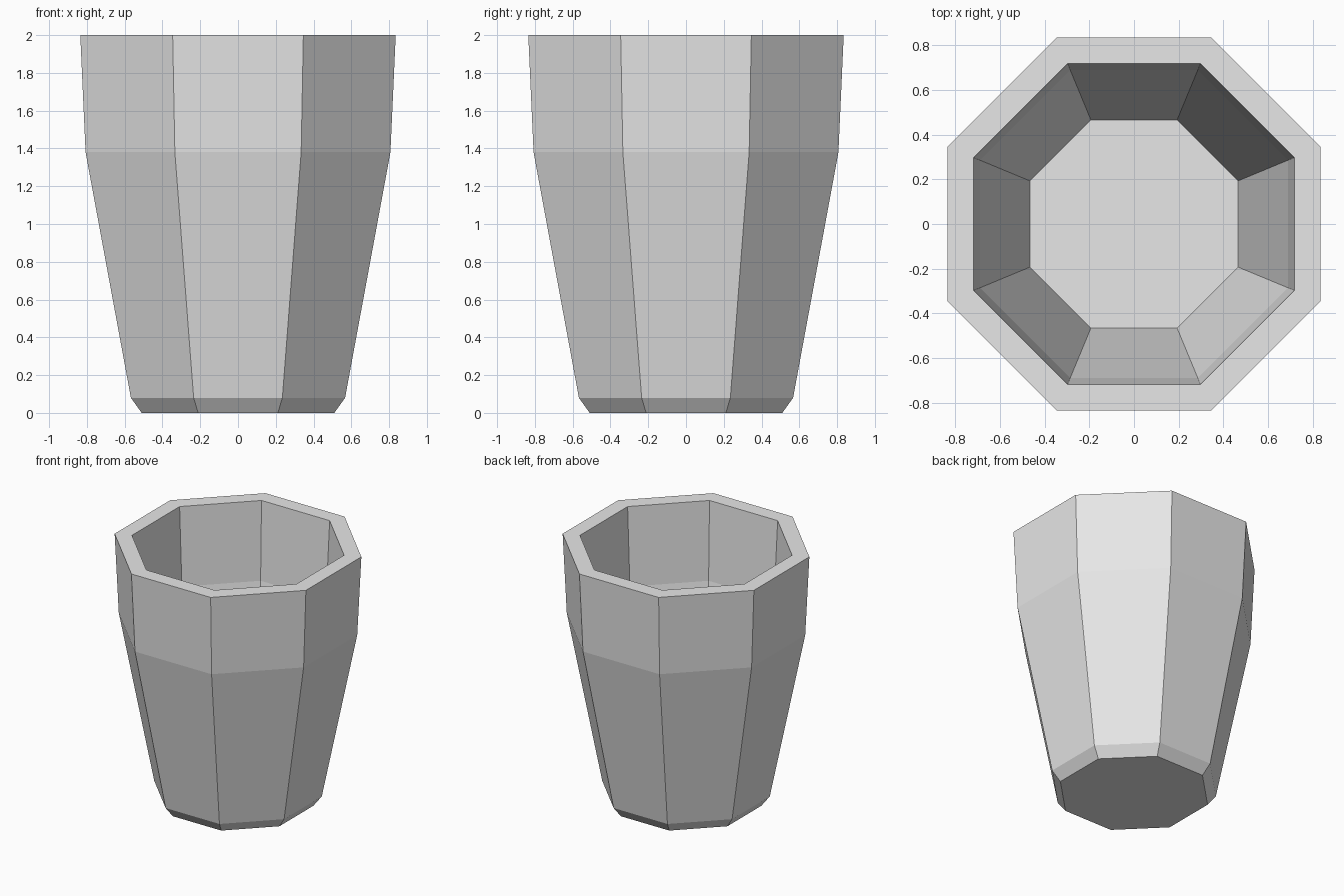
import bpy
import bmesh
import math

SIDES = 8

cube = bpy.data.objects.get("Cube")
if cube:
    bpy.data.objects.remove(cube, do_unlink=True)

# Plain grey material
grey = bpy.data.materials.new("light grey")
grey.use_nodes = True
colour = (0.8, 0.8, 0.8, 1)
grey.diffuse_color = colour
grey.node_tree.nodes["Principled BSDF"].inputs["Base Color"].default_value = colour

# Wall profile (distance to flat side, height): foot, outside, rim, inside, floor
profile = [(0.51, 0), (0.567, 0.08), (0.807, 1.38), (0.835, 2),
           (0.718, 2), (0.69, 1.38), (0.467, 0.17)]


def ring(bm, flat, z):
    """Octagon of vertices with flat sides facing the axes."""
    radius = flat / math.cos(math.pi / SIDES)
    angles = [(i + 0.5) * math.tau / SIDES for i in range(SIDES)]
    return [bm.verts.new((radius * math.cos(a), radius * math.sin(a), z))
            for a in angles]


# Cup: rings bridged into walls, capped at the base and inner floor
bm = bmesh.new()
rings = [ring(bm, flat, z) for flat, z in profile]
for low, high in zip(rings, rings[1:]):
    for i in range(SIDES):
        j = (i + 1) % SIDES
        bm.faces.new((low[i], low[j], high[j], high[i]))
bm.faces.new(reversed(rings[0]))
bm.faces.new(rings[-1])
bmesh.ops.recalc_face_normals(bm, faces=bm.faces)

mesh = bpy.data.meshes.new("cup")
bm.to_mesh(mesh)
bm.free()
mesh.materials.append(grey)
bpy.context.collection.objects.link(bpy.data.objects.new("cup", mesh))
